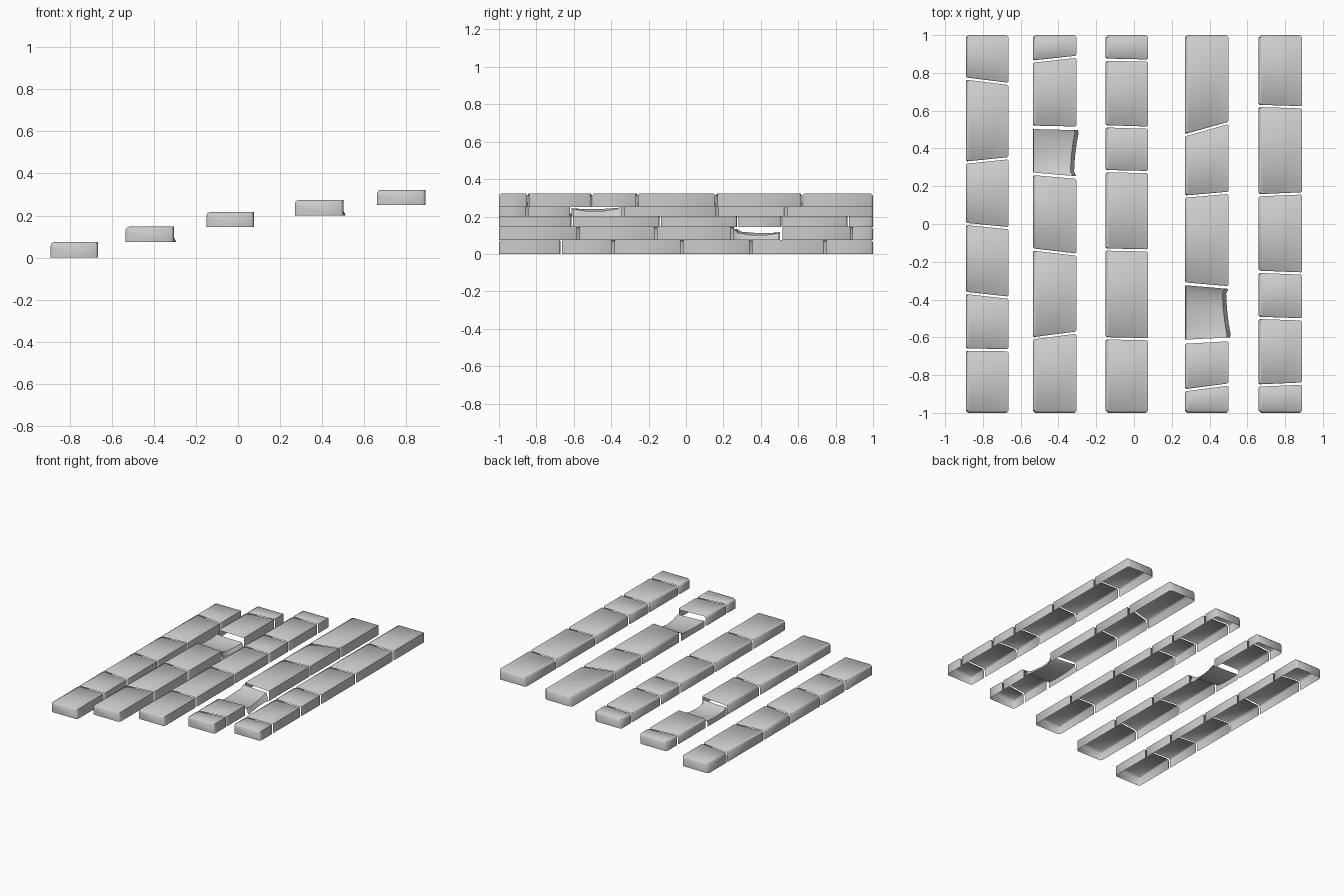
import bpy, bmesh

if "Cube" in bpy.data.objects:
    bpy.data.objects.remove(bpy.data.objects["Cube"])

GAP = 0.006   # half width of a joint
C = 0.018     # front edge rounding


def profile(x0, x1, z0, z1, d=0.0):
    """Open-bottomed cross-section, rounded on the front top edge, inset by d."""
    a, b, t = x0 + d, x1 - d, z1 - d
    return [(a, z0), (a, t - C), (a + C * .3, t - C * .3), (a + C, t),
            ((a + b) / 2, t), (b, t), (b, z0)]


def broken_profile(x0, x1, z0, z1, drop, sag, lean):
    """Same point count, with a collapsed top and the back wall leaning out."""
    rim = z1 - drop
    return [(x0, z0), (x0, z0 + (rim - z0) * .6), (x0 + .004, rim),
            (x0 + .035, rim - sag * .5), ((x0 + x1) / 2, rim - sag),
            (x1 - .02 + lean, rim - sag * .6), (x1 + lean, z0)]


def make_mesh(name, rings, cap_first=False, cap_last=False):
    bm = bmesh.new()
    rows = [[bm.verts.new(p) for p in r] for r in rings]
    for r, s in zip(rows, rows[1:]):
        for i in range(len(r) - 1):
            bm.faces.new((r[i], s[i], s[i + 1], r[i + 1]))
    if cap_first:
        bm.faces.new(rows[0])
    if cap_last:
        bm.faces.new(rows[-1][::-1])
    bmesh.ops.recalc_face_normals(bm, faces=bm.faces[:])
    # make sure the top points up
    if sum(f.normal.z * f.calc_area() for f in bm.faces) < 0:
        bmesh.ops.reverse_faces(bm, faces=bm.faces[:])
    me = bpy.data.meshes.new(name)
    bm.to_mesh(me)
    bm.free()
    ob = bpy.data.objects.new(name, me)
    bpy.context.collection.objects.link(ob)
    bpy.ops.object.select_all(action='DESELECT')
    ob.select_set(True)
    bpy.context.view_layer.objects.active = ob
    bpy.ops.object.shade_smooth_by_angle(angle=0.9)


def place(prof, x0, x1, ya, yb, off=0.0):
    """Put a profile at a joint slanting from ya (front) to yb (back)."""
    return [(x, ya + (yb - ya) * (x - x0) / (x1 - x0) + off, z) for x, z in prof]


def block(name, box, lo, hi):
    x0, x1 = box[:2]
    end_lo, end_hi = lo[0] == -1, hi[0] == 1
    g0, g1 = (0 if end_lo else GAP), (0 if end_hi else GAP)
    d0, d1 = (.012 if end_lo else .006), (.012 if end_hi else .006)
    full = profile(*box)
    rings = [place(profile(*box, d0), x0, x1, *lo, g0),
             place(full, x0, x1, *lo, g0 + d0),
             place(full, x0, x1, *hi, -g1 - d1),
             place(profile(*box, d1), x0, x1, *hi, -g1)]
    make_mesh(name, rings, end_lo, end_hi)


def broken_block(name, box, start, end):
    """Collapsed block: near full height at start, open and low at end."""
    x0, x1 = box[:2]
    # position along block, drop of rim, sag of middle, lean of back wall
    rows = [(.03, .012, .004, 0), (.12, .028, .010, -.012), (.4, .034, .020, -.008),
            (.7, .036, .016, .002), (.9, .032, .008, .012), (.95, .03, .004, .008)]
    rings = []
    for t, drop, sag, lean in rows:
        ya, yb = (s + (e - s) * t for s, e in zip(start, end))
        rings.append(place(broken_profile(*box, drop, sag, lean), x0, x1, ya, yb))
    make_mesh(name, rings)


# steps: box, joints from -y to +y as (front y, back y), broken block index and open side
STEPS = [
    ((-.89, -.665, 0, .075),
     [(-.665, -.668), (-.365, -.39), (0, -.022), (.325, .348), (.77, .742)], None, 0),
    ((-.535, -.305, .075, .147),
     [(-.605, -.575), (-.135, -.162), (.265, .245), (.515, .51), (.86, .885)], 3, 1),
    ((-.15, .075, .145, .217),
     [(-.605, -.61), (-.135, -.14), (.28, .275), (.517, .51), (.87, .865)], None, 0),
    ((.27, .50, .20, .275),
     [(-.88, -.85), (-.628, -.615), (-.315, -.335), (.145, .165), (.47, .535)], 2, -1),
    ((.66, .89, .25, .322),
     [(-.855, -.845), (-.497, -.505), (-.253, -.262), (.152, .162), (.625, .618)], None, 0),
]

for n, (box, joints, broken, side) in enumerate(STEPS, 1):
    cuts = [(-1, -1)] + joints + [(1, 1)]
    for i, (lo, hi) in enumerate(zip(cuts, cuts[1:])):
        if i == broken:
            s, e = (lo, hi) if side > 0 else (hi, lo)
            broken_block(f"step_{n}_broken_stone", box, s, e)
        else:
            block(f"step_{n}_stone_{i + 1}", box, lo, hi)
